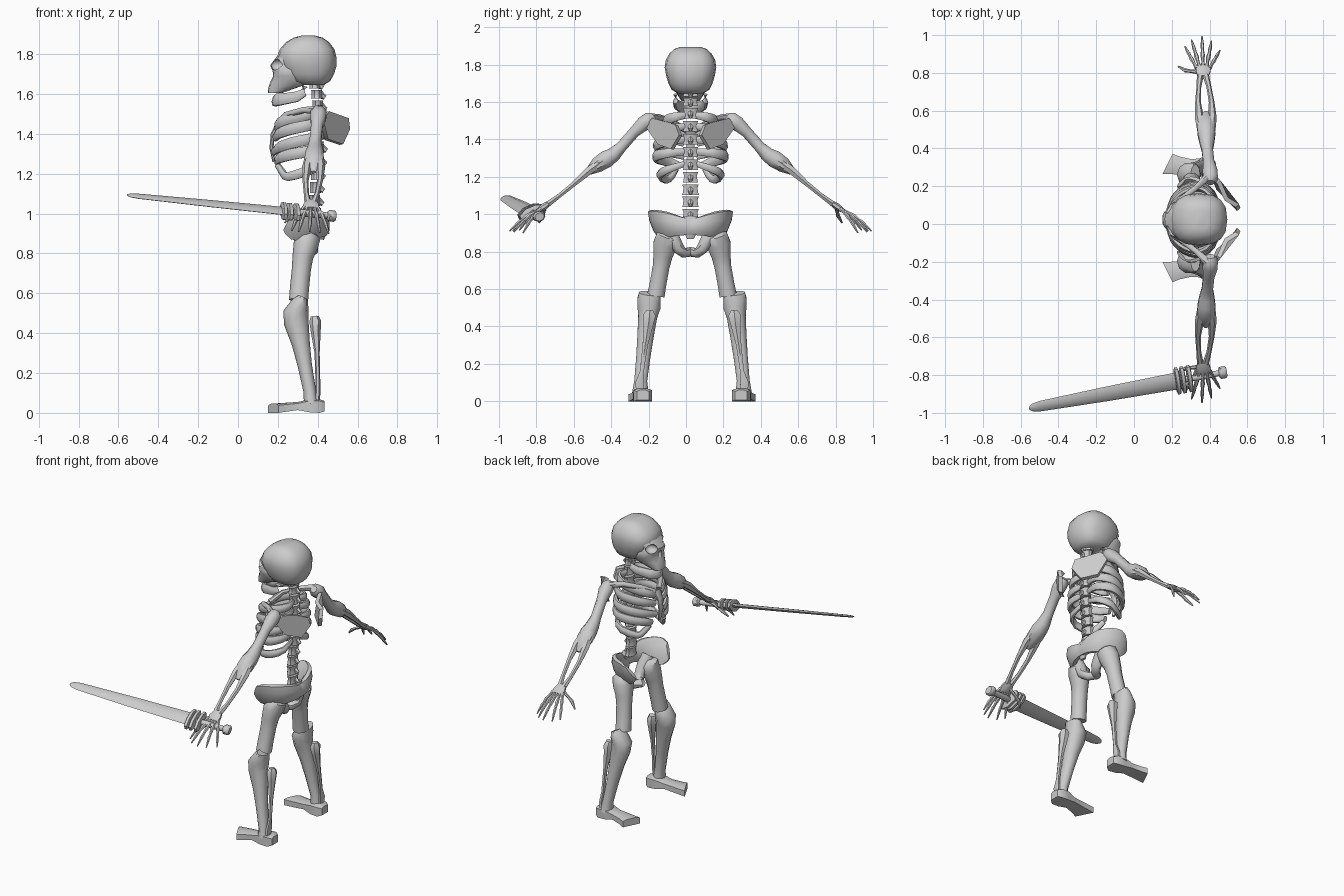
import bpy, bmesh, math
from mathutils import Vector, Matrix

MID = 0.024  # body symmetry plane
LEGS = 0.032  # the legs stand slightly to one side
bone = bpy.data.materials.new("bone_grey")
bone.diffuse_color = (0.6, 0.6, 0.6, 1)


def finish(name, bm, mirror=False, y=MID):
    bmesh.ops.recalc_face_normals(bm, faces=bm.faces)
    me = bpy.data.meshes.new(name)
    bm.to_mesh(me)
    bm.free()
    me.materials.append(bone)
    ob = bpy.data.objects.new(name, me)
    ob.location.y = y
    bpy.context.collection.objects.link(ob)
    if mirror:
        m = ob.modifiers.new("mirror", 'MIRROR')
        m.use_axis = (False, True, False)
        m.use_clip = False
        m.use_mirror_merge = False
    return ob


def loft(name, rings, mirror=False, y=MID):
    bm = bmesh.new()
    rows = [[bm.verts.new(p) for p in r] for r in rings]
    n = len(rows[0])
    for a, b in zip(rows, rows[1:]):
        for i in range(n):
            bm.faces.new((a[i], a[(i + 1) % n], b[(i + 1) % n], b[i]))
    bm.faces.new(rows[0])
    bm.faces.new(rows[-1])
    return finish(name, bm, mirror, y)


def tube(name, pts, mirror=True, up=(1, 0, 0), sides=8, steps=1, y=MID):
    """Points are x, y, z, side radius and optional radius along up."""
    pts = [Vector((*p, p[3]) if len(p) == 4 else p) for p in pts]
    if steps > 1:  # rounded path through the points
        out, e = [], [pts[0]] + pts + [pts[-1]]
        for i in range(len(pts) - 1):
            a, b, c, d = e[i:i + 4]
            for k in range(steps):
                t = k / steps
                out.append(0.5 * (2 * b + (c - a) * t + (2 * a - 5 * b + 4 * c - d) * t * t
                                  + (3 * b - a - 3 * c + d) * t ** 3))
        pts = out + [pts[-1]]
    rings = []
    for i, p in enumerate(pts):
        t = (Vector(pts[min(i + 1, len(pts) - 1)][:3]) - Vector(pts[max(i - 1, 0)][:3])).normalized()
        s = t.cross(Vector(up)).normalized()
        u = s.cross(t)
        ring = []
        for k in range(sides):
            a = 2 * math.pi * (k + 0.5) / sides
            ring.append(Vector(p[:3]) + s * p[3] * math.cos(a) + u * p[4] * math.sin(a))
        rings.append(ring)
    return loft(name, rings, mirror, y)


def sections(name, rows, power=0.78, n=16):
    """Horizontal sections: height, front, back, half width."""
    sgn = lambda v: math.copysign(abs(v) ** power, v)
    return loft(name, [[((f + b) / 2 + (b - f) / 2 * sgn(math.cos(2 * math.pi * k / n)),
                         w * sgn(math.sin(2 * math.pi * k / n)), z) for k in range(n)]
                       for z, f, b, w in rows])


def plate(name, pts, offset, mirror=True, y=MID):
    o = Vector(offset)
    return loft(name, [[Vector(p) for p in pts], [Vector(p) + o for p in pts]], mirror, y)


# Skull
cranium = sections("cranium", [
    (1.645, .32, .43, .065), (1.665, .26, .462, .10), (1.70, .23, .482, .118), (1.74, .21, .494, .13),
    (1.785, .195, .494, .138), (1.825, .21, .484, .132), (1.86, .24, .458, .112), (1.883, .28, .425, .088),
    (1.894, .32, .385, .055)])
face = sections("face", [
    (1.605, .15, .22, .048), (1.63, .152, .29, .064), (1.655, .16, .36, .08), (1.69, .175, .36, .098),
    (1.72, .172, .34, .105), (1.745, .162, .33, .09), (1.78, .188, .33, .10), (1.80, .205, .33, .09)])


def carve(target, centre, scale):
    bm = bmesh.new()
    bmesh.ops.create_icosphere(bm, subdivisions=2, radius=1,
                               matrix=Matrix.Translation(centre) @ Matrix.Diagonal((*scale, 1)))
    cut = finish("socket_cutter", bm)
    cut.hide_render = True
    m = target.modifiers.new("socket", 'BOOLEAN')
    m.operation = 'DIFFERENCE'
    m.object = cut
    bpy.context.view_layer.objects.active = target
    bpy.ops.object.modifier_apply(modifier=m.name)
    bpy.data.objects.remove(cut)


# Eye sockets and nose opening
for part in (cranium, face):
    for s in (-1, 1):
        carve(part, (.195, s * .062, 1.748), (.042, .036, .03))
carve(face, (.155, 0, 1.70), (.035, .02, .028))

# Jaw
tube("jaw", [(.335, .08, 1.64, .012, .018), (.325, .08, 1.605, .014, .024), (.295, .075, 1.587, .016, .028),
             (.215, .05, 1.573, .018, .031), (.19, .02, 1.57, .018, .034), (.188, -.002, 1.57, .018, .034)],
     up=(0.3, 0, 1))

# Spine
for i, (x, z) in enumerate([(.385, 1.65), (.395, 1.60), (.40, 1.54), (.402, 1.47), (.403, 1.40),
                            (.403, 1.333), (.40, 1.265), (.393, 1.198), (.388, 1.132), (.385, 1.066), (.388, 1.0)]):
    w = .044 if i < 8 else .048
    h = .021 if i < 2 else .028
    tube(f"vertebra_{i + 1}", [(x, 0, z - h, w, .03), (x, 0, z - h * .5, w * .9, .028),
                               (x, 0, z + h * .4, w * .85, .028), (x, 0, z + h, w, .03)], mirror=False)
    tube(f"spine_process_{i + 1}", [(x + .015, 0, z, .018, .02), (x + .042, 0, z - .018, .01, .012)],
         mirror=False, up=(0, 0, 1), sides=6)

# Ribs: back height, front height, half width, front x, front y
for i, (zb, zf, w, fx, fy) in enumerate([(1.53, 1.43, .13, .195, .03), (1.47, 1.38, .165, .187, .035),
                                         (1.40, 1.31, .18, .18, .035), (1.335, 1.26, .185, .195, .06)]):
    d = zb - zf
    tube(f"rib_{i + 1}", [(.40, .02, zb, .014, .018), (.415, w * .65, zb - d * .1, .017, .026),
                          (.355, w, zb - d * .3, .018, .03), (.27, w * .92, zb - d * .5, .018, .03),
                          (.208, w * .6, zb - d * .75, .017, .027), (fx, fy, zf, .014, .02)],
         up=(0, 0, 1), steps=3)
tube("lower_rib", [(.40, .03, 1.27, .012, .016), (.405, .12, 1.24, .016, .022), (.34, .165, 1.212, .017, .026),
                   (.25, .13, 1.185, .016, .023), (.225, .10, 1.205, .016, .02), (.198, .075, 1.245, .013, .016)],
     up=(0, 0, 1), steps=2)
tube("sternum", [(.20, 0, 1.45, .03, .012), (.175, 0, 1.40, .026, .012), (.168, 0, 1.33, .022, .011),
                 (.18, 0, 1.26, .012, .008)], mirror=False)

# Shoulder blades and collar bones
plate("shoulder_blade", [(.48, .10, 1.49), (.44, .19, 1.51), (.41, .225, 1.465), (.435, .16, 1.37),
                         (.51, .09, 1.345), (.545, .045, 1.42), (.538, .065, 1.475)], (.018, .016, .004))
tube("collar_bone", [(.20, .025, 1.45, .018), (.24, .10, 1.495, .016), (.33, .17, 1.52, .016),
                     (.39, .225, 1.52, .022)], up=(0, 0, 1))

# Arms
tube("upper_arm", [(.405, .195, 1.525, .022), (.405, .215, 1.51, .042), (.403, .25, 1.485, .043),
                   (.396, .30, 1.44, .032), (.388, .37, 1.36, .032), (.386, .41, 1.32, .042),
                   (.384, .45, 1.295, .05, .05), (.382, .50, 1.262, .044, .052), (.38, .54, 1.232, .024, .036),
                   (.38, .57, 1.208, .008, .01)])
for nm, s in (("front_forearm", -1), ("rear_forearm", 1)):
    tube(nm, [(.383 + s * .022, .47, 1.285, .026), (.38 + s * .034, .54, 1.235, .024),
              (.375 + s * .036, .62, 1.165, .015), (.37 + s * .027, .70, 1.10, .013),
              (.366 + s * .016, .755, 1.06, .017), (.366 + s * .014, .775, 1.045, .012)], sides=6)
tube("wrist", [(.366, .755, 1.06, .016, .03), (.366, .785, 1.04, .02, .042), (.366, .81, 1.022, .014, .04)])

# Fingers: tip x, tip y, tip z
for i, (tx, ty, tz) in enumerate([(.27, .915, .915), (.305, .95, .91), (.36, .968, .91), (.41, .945, .905),
                                  (.455, .895, .90)]):
    bx = .366 + (i - 2) * .017
    p = lambda f, r, lift: (bx + (tx - bx) * f, .80 + (ty - .80) * f, 1.03 + (tz - 1.03) * f + lift, r)
    tube(f"finger_{i + 1}", [p(0, .012, 0), p(.22, .008, .008), p(.42, .012, .014), p(.58, .008, .012),
                             p(.7, .010, .012), p(.85, .007, .006), p(1, .004, 0)], sides=6)
tube("thumb", [(.345, .78, 1.035, .012), (.30, .785, 1.01, .009), (.27, .79, .99, .011), (.235, .81, .955, .005)],
     up=(0, 1, 0), sides=6)

# Pelvis
tube("hip_wing", [(.43, -.005, .93, .028, .045), (.43, .06, .937, .03, .055), (.40, .13, .945, .03, .075),
                  (.345, .175, .943, .026, .09), (.285, .192, .945, .02, .085), (.25, .195, .96, .012, .055)],
     up=(0, 0.42, 1), steps=2)
tube("sacrum", [(.41, 0, .98, .055, .03), (.43, 0, .93, .05, .025), (.42, 0, .87, .02, .012)], mirror=False)
tube("lower_pelvis", [(.36, .135, .92, .045), (.365, .09, .865, .038), (.37, .062, .815, .032),
                      (.35, .035, .793, .027), (.31, -.003, .80, .026)], up=(1, 0, 0.2))

# Legs
tube("thigh_bone", [(.355, .12, .91, .03), (.35, .13, .885, .062, .065), (.34, .142, .84, .068, .062),
                    (.325, .155, .78, .054, .052), (.318, .165, .72, .047, .048), (.308, .183, .62, .047, .048),
                    (.304, .193, .565, .049, .048)], sides=10, y=LEGS)
tube("shin_bone", [(.325, .227, .577, .058, .028), (.312, .23, .55, .064, .045), (.29, .23, .50, .064, .064),
                   (.293, .237, .45, .053, .062), (.315, .248, .35, .046, .046), (.335, .26, .24, .04, .036),
                   (.36, .274, .11, .036, .032), (.367, .276, .045, .046, .036)], sides=10, y=LEGS)
tube("calf_bone", [(.385, .225, .485, .02), (.388, .227, .46, .038, .03), (.39, .233, .41, .03, .025),
                   (.397, .25, .30, .016, .013), (.401, .268, .16, .012), (.40, .28, .10, .026, .014),
                   (.395, .28, .05, .022, .014)], sides=6, y=LEGS)

# Feet: x, y centre, half width, bottom, top, toe slant
loft("foot", [[(x - s * .25 * k, yc + s, z) for s, z in ((-w, b), (w, b), (w, t - .008), (w * .5, t),
                                                       (-w * .5, t), (-w, t - .008))]
              for x, yc, w, b, t, k in [(.435, .263, .032, .008, .06, 0), (.41, .263, .05, 0, .068, 0),
                                        (.36, .265, .05, .003, .068, 0), (.30, .27, .042, .014, .055, 0),
                                        (.23, .278, .047, .006, .05, -1), (.178, .287, .053, 0, .046, -2)]],
     True, LEGS)

# Sword, set along its own axis
HILT, TIP = Vector((.26, -.825, 1.01)), Vector((-.555, -.975, 1.093))
axis = (TIP - HILT).normalized()
wide = Vector((0, -.92, -.38))
wide = (wide - axis * wide.dot(axis)).normalized()
flat = axis.cross(wide)
L = (TIP - HILT).length


def along(name, rows, sides=4, turn=0):
    """Rows: distance along the sword, half width, half thickness."""
    loft(name, [[HILT + axis * d + wide * w * math.cos(turn + 2 * math.pi * k / sides)
                 + flat * h * math.sin(turn + 2 * math.pi * k / sides) for k in range(sides)]
                for d, w, h in rows], y=0)


along("blade", [(0, .05, .014), (L * .5, .042, .012), (L * .93, .03, .009), (L * .98, .022, .007), (L, .008, .003)], 6)
along("grip", [(-.20, .016, .016), (-.12, .02, .02), (0, .017, .017)], 8)
along("pommel", [(-.235, .026, .022), (-.228, .033, .028), (-.20, .033, .028), (-.192, .022, .02)], 8, math.pi / 8)
for i, d in enumerate((-.035, 0, .03)):
    along(f"guard_bar_{i + 1}", [(d - .012, .065, .03), (d - .008, .078, .038),
                                 (d + .008, .078, .038), (d + .012, .065, .03)], 8, math.pi / 8)

# Soft shading with crisp corners
bpy.ops.object.select_all(action='SELECT')
bpy.context.view_layer.objects.active = cranium
bpy.ops.object.shade_smooth_by_angle(angle=math.radians(45))
